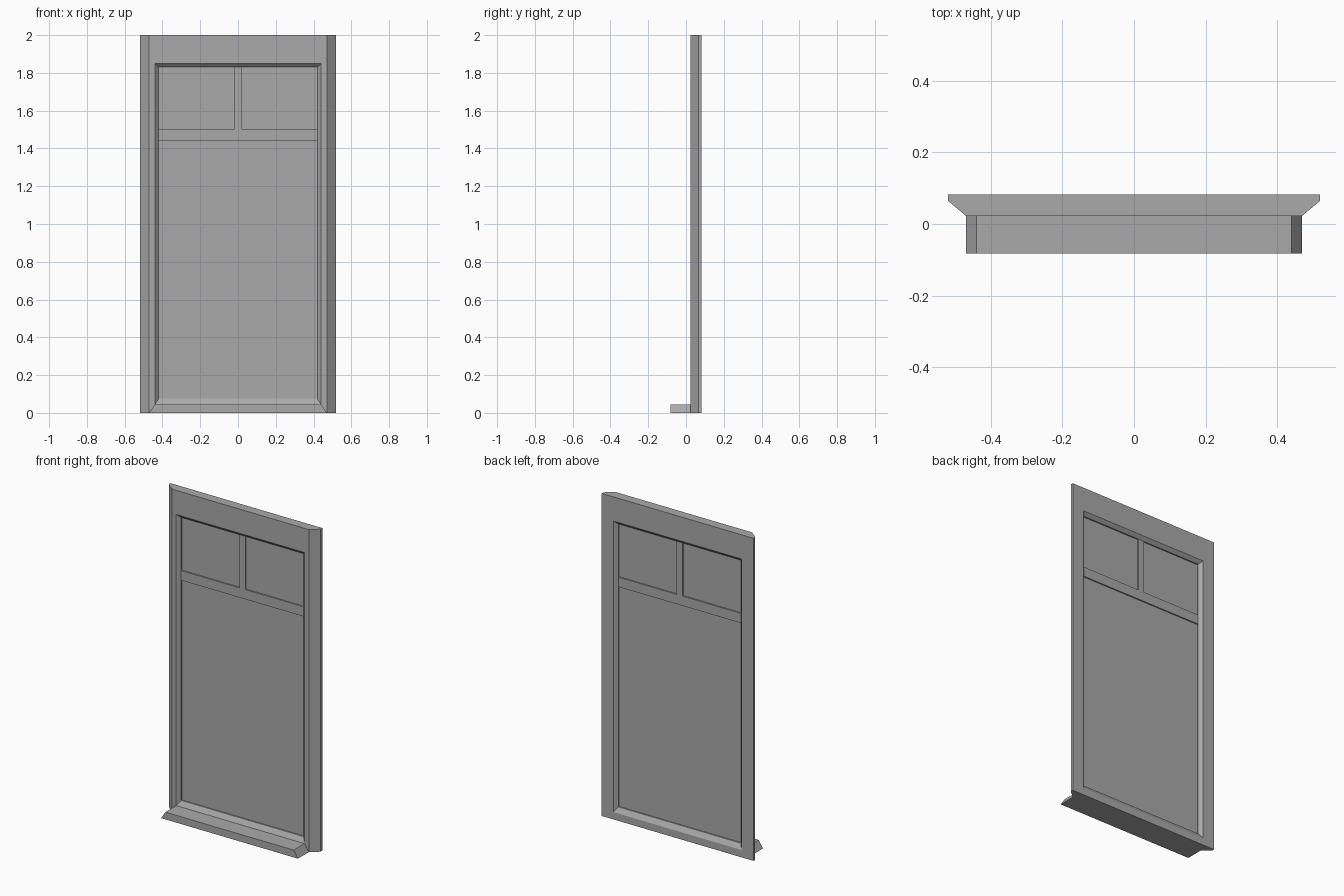
import bpy
import bmesh

cube = bpy.data.objects.get("Cube")
if cube:
    bpy.data.objects.remove(cube, do_unlink=True)

# Single flat grey
grey = bpy.data.materials.new("plain_grey")
grey.use_nodes = True
COLOUR = (0.4, 0.4, 0.4, 1)
grey.diffuse_color = COLOUR
grey.node_tree.nodes["Principled BSDF"].inputs["Base Color"].default_value = COLOUR

BACK, CHAMFER, FRONT, SILL_FRONT = 0.083, 0.065, 0.023, -0.083
SASH_FRONT, SASH_BACK = 0.043, 0.063
HALF, LOW, HIGH = 0.42, 0.075, 1.83  # sash opening


def finish(name, bm):
    bmesh.ops.recalc_face_normals(bm, faces=bm.faces)
    mesh = bpy.data.meshes.new(name)
    bm.to_mesh(mesh)
    bm.free()
    mesh.materials.append(grey)
    obj = bpy.data.objects.new(name, mesh)
    bpy.context.collection.objects.link(obj)
    return obj


def rectangle(bm, half, low, high, y):
    corners = ((-half, low), (half, low), (half, high), (-half, high))
    return [bm.verts.new((x, y, z)) for x, z in corners]


def bridge(bm, a, b):
    for i in range(4):
        j = (i + 1) % 4
        bm.faces.new((a[i], a[j], b[j], b[i]))


def box(name, x0, x1, y0, y1, z0, z1):
    bm = bmesh.new()
    bmesh.ops.create_cube(bm, size=1)
    for v in bm.verts:
        v.co = ((x0 + x1) / 2 + v.co.x * (x1 - x0),
                (y0 + y1) / 2 + v.co.y * (y1 - y0),
                (z0 + z1) / 2 + v.co.z * (z1 - z0))
    return finish(name, bm)


# Frame: a closed ring of rectangles with chamfered sides and sloping reveals
bm = bmesh.new()
rings = [rectangle(bm, *r) for r in (
    (0.52, 0, 2, BACK),
    (0.52, 0, 2, CHAMFER),
    (0.47, 0, 2, FRONT),
    (0.44, 0.045, 1.85, FRONT),
    (HALF, LOW, HIGH, SASH_FRONT),
    (HALF, LOW, HIGH, SASH_BACK),
    (0.44, 0.045, 1.85, BACK),
)]
for k, ring in enumerate(rings):
    bridge(bm, ring, rings[(k + 1) % len(rings)])
finish("window_frame", bm)

# Sill: a trapezoid, wider at its underside, pushed out of the front
bm = bmesh.new()
ends = []
for y in (SILL_FRONT, FRONT):
    ends.append([bm.verts.new((x, y, z)) for x, z in
                 ((-0.47, 0), (0.47, 0), (0.44, 0.045), (-0.44, 0.045))])
    bm.faces.new(ends[-1])
bridge(bm, *ends)
finish("window_sill", bm)

# Glazing bars and the thin panes set back between them
BAR_LOW, BAR_HIGH, MULLION = 1.44, 1.5, 0.02
box("cross_bar", -HALF, HALF, SASH_FRONT, SASH_BACK, BAR_LOW, BAR_HIGH)
box("upper_mullion", -MULLION, MULLION, SASH_FRONT, SASH_BACK, BAR_HIGH, HIGH)
PANE = (0.051, 0.055)
box("large_lower_pane", -HALF, HALF, *PANE, LOW, BAR_LOW)
box("upper_right_pane", -HALF, -MULLION, *PANE, BAR_HIGH, HIGH)
box("upper_left_pane", MULLION, HALF, *PANE, BAR_HIGH, HIGH)
